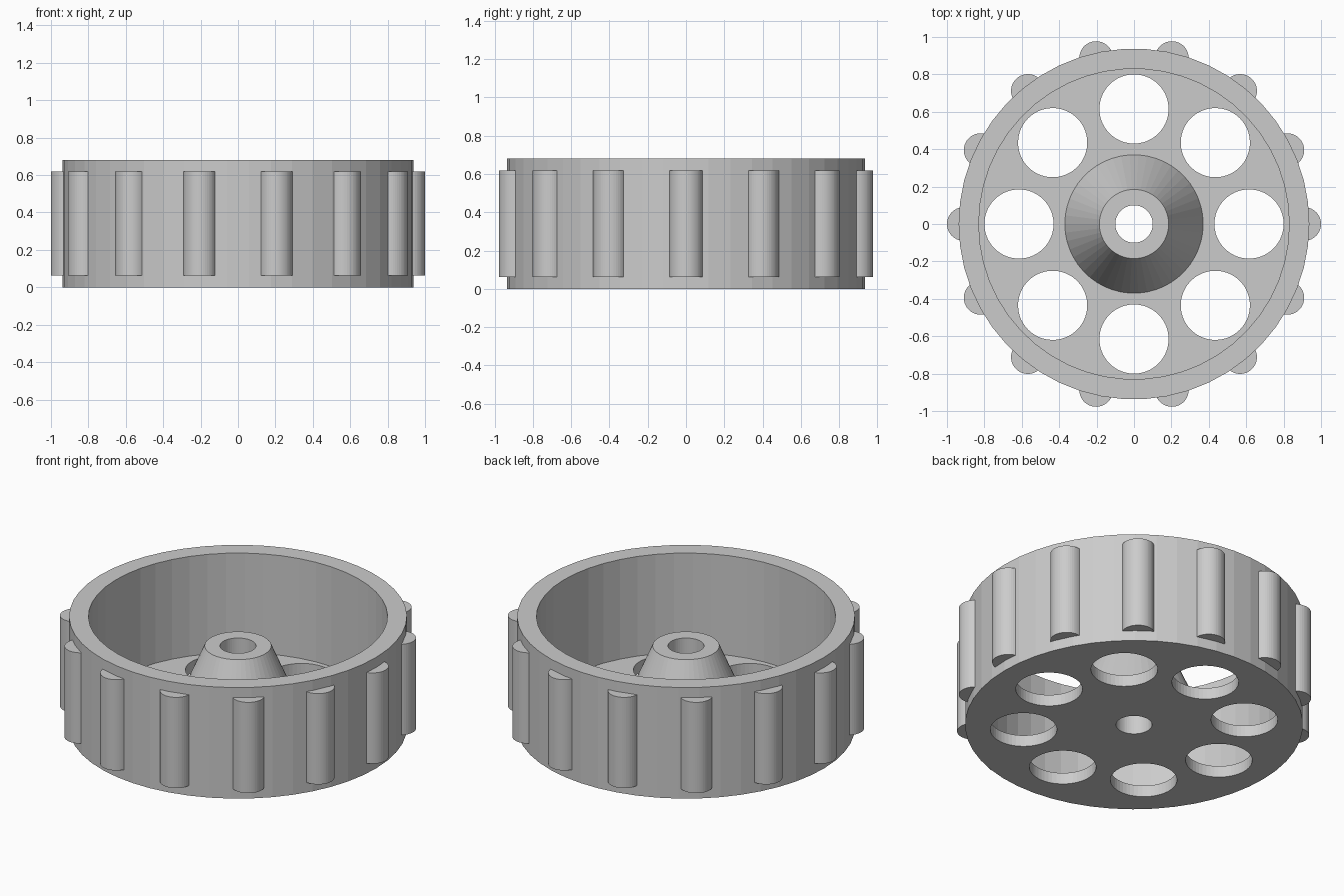
import bpy, bmesh
from math import sin, cos, pi, radians

SIDES = 50

cube = bpy.data.objects.get("Cube")
if cube:
    bpy.data.objects.remove(cube, do_unlink=True)

grey = bpy.data.materials.new("light grey")
grey.use_nodes = True
grey.diffuse_color = (0.6, 0.6, 0.6, 1)
grey.node_tree.nodes["Principled BSDF"].inputs["Base Color"].default_value = (0.6, 0.6, 0.6, 1)


def add_object(name, bm):
    bmesh.ops.recalc_face_normals(bm, faces=bm.faces)
    mesh = bpy.data.meshes.new(name)
    bm.to_mesh(mesh)
    bm.free()
    mesh.materials.append(grey)
    obj = bpy.data.objects.new(name, mesh)
    bpy.context.collection.objects.link(obj)
    return obj


def lathe(name, profile):
    """Spin a closed (radius, height) profile around z."""
    bm = bmesh.new()
    rings = []
    for i in range(SIDES):
        a = 2 * pi * i / SIDES
        rings.append([bm.verts.new((r * cos(a), r * sin(a), z)) for r, z in profile])
    n = len(profile)
    for i in range(SIDES):
        p, q = rings[i], rings[(i + 1) % SIDES]
        for j in range(n):
            k = (j + 1) % n
            bm.faces.new((p[j], q[j], q[k], p[k]))
    return add_object(name, bm)


def add_prism(bm, outline, z0, z1):
    """Extrude an xy outline from z0 to z1."""
    low = [bm.verts.new((x, y, z0)) for x, y in outline]
    high = [bm.verts.new((x, y, z1)) for x, y in outline]
    bm.faces.new(low)
    bm.faces.new(high)
    n = len(outline)
    for i in range(n):
        j = (i + 1) % n
        bm.faces.new((low[i], low[j], high[j], high[i]))


def arc(distance, angle, radius, start, end, count):
    """Points of an arc whose centre sits at a distance and angle from the axis."""
    cx, cy = distance * cos(angle), distance * sin(angle)
    step = (end - start) / count
    return [(cx + radius * cos(angle + start + step * i),
             cy + radius * sin(angle + start + step * i)) for i in range(count + 1)]


# Rim, floor and conical hub with a shaft hole
wheel = lathe("wheel_body", [
    (0.10, 0), (0.9375, 0), (0.9375, 0.68), (0.83, 0.68),
    (0.83, 0.07), (0.37, 0.07), (0.185, 0.5), (0.10, 0.5)])

# Eight round openings through the floor
bm = bmesh.new()
for i in range(8):
    circle = arc(0.615, i * pi / 4, 0.185, 0, 2 * pi, SIDES)[:-1]
    add_prism(bm, circle, -0.1, 0.2)
cutter = add_object("hole_cutter", bm)
cutter.hide_render = True
cut = wheel.modifiers.new("floor_holes", 'BOOLEAN')
cut.operation = 'DIFFERENCE'
cut.solver = 'EXACT'
cut.object = cutter
bpy.context.view_layer.objects.active = wheel
bpy.ops.object.modifier_apply(modifier=cut.name)
bpy.data.objects.remove(cutter, do_unlink=True)

# Fourteen rounded tread bars around the rim
bm = bmesh.new()
for i in range(14):
    bar = arc(0.91, 2 * pi * i / 14, 0.09, radians(-110), radians(110), 30)
    add_prism(bm, bar, 0.062, 0.618)
add_object("tread_bars", bm)
